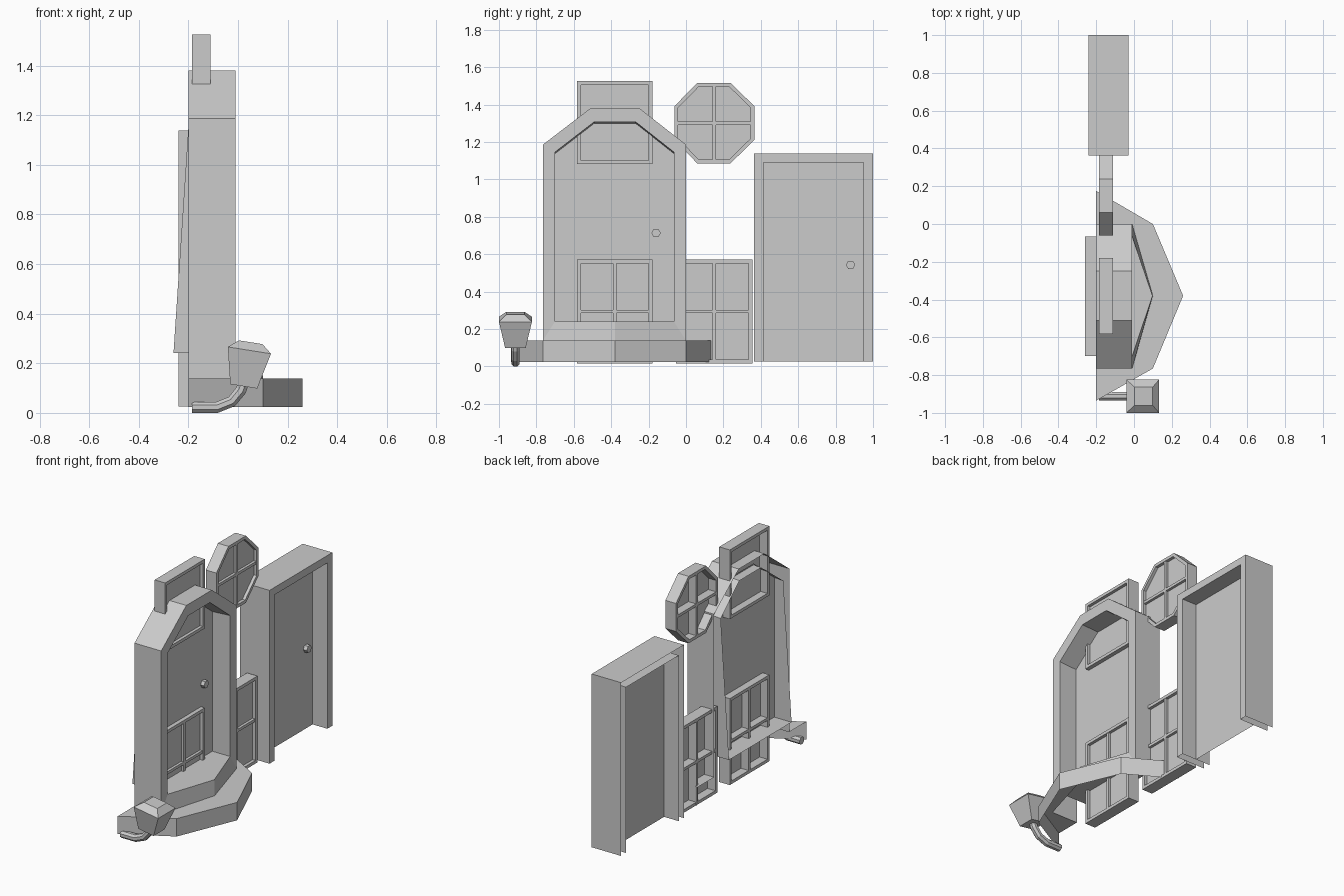
import bpy, bmesh, math
from mathutils import Vector, Matrix

if "Cube" in bpy.data.objects:
    bpy.data.objects.remove(bpy.data.objects["Cube"])


def make(name, verts, faces):
    me = bpy.data.meshes.new(name)
    me.from_pydata([(v[0], v[1], v[2] - 0.004) for v in verts], [], faces)
    bm = bmesh.new()
    bm.from_mesh(me)
    bmesh.ops.recalc_face_normals(bm, faces=bm.faces)
    bm.to_mesh(me)
    bm.free()
    ob = bpy.data.objects.new(name, me)
    bpy.context.collection.objects.link(ob)
    return ob


def loft(name, rings, closed=True, loop=False, caps=False):
    """Bridge point rings of equal length; loop joins last ring to first."""
    n = len(rings[0])
    verts = [p for r in rings for p in r]
    faces = []
    for k in range(len(rings) if loop else len(rings) - 1):
        a, b = k * n, ((k + 1) % len(rings)) * n
        for i in range(n if closed else n - 1):
            j = (i + 1) % n
            faces.append((a + i, a + j, b + j, b + i))
    if caps:
        faces.append(tuple(range(n)))
        faces.append(tuple(range(len(verts) - n, len(verts))))
    return make(name, verts, faces)


def at_x(poly, x):
    return [(x, y, z) for y, z in poly]


def rect(y0, y1, z0, z1):
    return [(y0, z0), (y1, z0), (y1, z1), (y0, z1)]


def slab(name, poly, x0, x1):
    return loft(name, [at_x(poly, x0), at_x(poly, x1)], caps=True)


def inset(poly, d):
    """Shrink a convex outline so that its border is about d wide."""
    ys, zs = [p[0] for p in poly], [p[1] for p in poly]
    cy, cz = (min(ys) + max(ys)) / 2, (min(zs) + max(zs)) / 2
    fy, fz = 1 - 2 * d / (max(ys) - min(ys)), 1 - 2 * d / (max(zs) - min(zs))
    return [(cy + (y - cy) * fy, cz + (z - cz) * fz) for y, z in poly]


# Windows: border, thin pane, optional cross bars
def window(name, poly, cross=True):
    x0, x1, d, b = -0.185, -0.11, 0.02, 0.009
    inner = inset(poly, d)
    loft(name + "_frame", [at_x(poly, x0), at_x(poly, x1), at_x(inner, x1), at_x(inner, x0)],
         loop=True)
    make(name + "_pane", at_x(inner, -0.13), [tuple(range(len(inner)))])
    if cross:
        ys, zs = [p[0] for p in inner], [p[1] for p in inner]
        cy, cz = (min(ys) + max(ys)) / 2, (min(zs) + max(zs)) / 2
        slab(name + "_upright_bar", rect(cy - b, cy + b, min(zs), max(zs)), x0, x1 - 0.003)
        slab(name + "_cross_bar", rect(min(ys), max(ys), cz - b, cz + b), x0, x1 - 0.003)


window("upper_window", rect(-0.582, -0.18, 1.085, 1.53), cross=False)
window("lower_window_left", rect(-0.582, -0.18, 0.02, 0.575))
window("lower_window_right", rect(-0.053, 0.355, 0.02, 0.575))
window("octagon_window", [(0.06, 1.52), (0.238, 1.52), (0.366, 1.395), (0.366, 1.215),
                          (0.238, 1.09), (0.06, 1.09), (-0.062, 1.215), (-0.062, 1.395)])


# Door knobs
def knob(name, x, y, z):
    hexa = [(y + 0.025 * math.cos(i * math.pi / 3), z + 0.025 * math.sin(i * math.pi / 3))
            for i in range(6)]
    slab(name, hexa, x, x + 0.025)


# Plain square door: hollow jambs, open at the back and bottom
jamb_outer = [(0.363, 0.03), (0.363, 1.143), (1.0, 1.143), (1.0, 0.03)]
jamb_inner = [(0.415, 0.03), (0.415, 1.095), (0.95, 1.095), (0.95, 0.03)]
loft("square_door_frame", [at_x(jamb_outer, -0.24), at_x(jamb_outer, -0.03),
                           at_x(jamb_inner, -0.03), at_x(jamb_inner, -0.24)], closed=False)
make("square_door_panel", at_x(rect(0.415, 0.95, 0.03, 1.095), -0.135), [(0, 1, 2, 3)])
knob("square_door_knob", -0.135, 0.88, 0.547)

# Arched door: outer shell, face border, reveal with leaning back edge, upright panel
outer = [(-0.765, 0.14), (-0.765, 1.19), (-0.51, 1.385), (-0.25, 1.385), (0, 1.19), (0, 0.14)]
inner = [(-0.70, 0.245), (-0.70, 1.15), (-0.49, 1.312), (-0.27, 1.312), (-0.065, 1.15), (-0.065, 0.245)]
leaning = [(-0.26 + (z - 0.245) * 0.065, y, z - (0.012 if z > 1 else 0)) for y, z in inner]
loft("arched_door_frame", [at_x(outer, -0.20), at_x(outer, -0.01), at_x(inner, -0.01), leaning],
     closed=False)
make("arched_door_panel", at_x(inner, -0.137), [tuple(range(6))])
knob("arched_door_knob", -0.137, -0.16, 0.717)

# Two-tier pointed doorstep, open underneath
low = [(-0.20, -0.935), (0.10, -0.765), (0.26, -0.38), (0.10, 0.0), (-0.20, 0.175)]
ledge = [(-0.20, -0.765), (-0.01, -0.765), (0.10, -0.38), (-0.01, 0.0), (-0.20, 0.0)]
sill = [(-0.26, -0.70), (-0.01, -0.70), (0.098, -0.38), (-0.01, -0.065), (-0.26, -0.065)]
loft("doorstep_base", [[(x, y, 0.028) for x, y in low], [(x, y, 0.143) for x, y in low],
                       [(x, y, 0.143) for x, y in ledge]], closed=False)
loft("doorstep_riser", [[(x, y, 0.143) for x, y in ledge[1:4]],
                        [(x, y, 0.245) for x, y in sill[1:4]]], closed=False)
make("doorstep_sill", [(x, y, 0.245) for x, y in sill], [tuple(range(5))])

# Lamp: bent pipe arm
path = [(-0.185, 0.026), (-0.085, 0.026), (-0.025, 0.05), (0.012, 0.095), (0.022, 0.125)]
rings = []
for i, (x, z) in enumerate(path):
    a, b = Vector(path[max(i - 1, 0)]), Vector(path[min(i + 1, len(path) - 1)])
    t = (b - a).normalized()
    ring = []
    for k in range(8):
        c = 0.024 * math.cos(k * math.pi / 4 + math.pi / 8)
        s = 0.024 * math.sin(k * math.pi / 4 + math.pi / 8)
        ring.append((x - t.y * c, -0.912 + s, z + t.x * c))
    rings.append(ring)
loft("lamp_arm", rings, caps=True)

# Lamp: tilted tapered lantern
tilt = Matrix.Translation((0.023, -0.912, 0.111)) @ Matrix.Rotation(math.radians(9), 4, 'Y')
sections = [(0.055, 0.0), (0.088, 0.147), (0.048, 0.18)]
loft("lamp_head", [[tilt @ Vector((sx * h, sy * h, z))
                    for sx, sy in ((-1, -1), (1, -1), (1, 1), (-1, 1))] for h, z in sections],
     caps=True)
